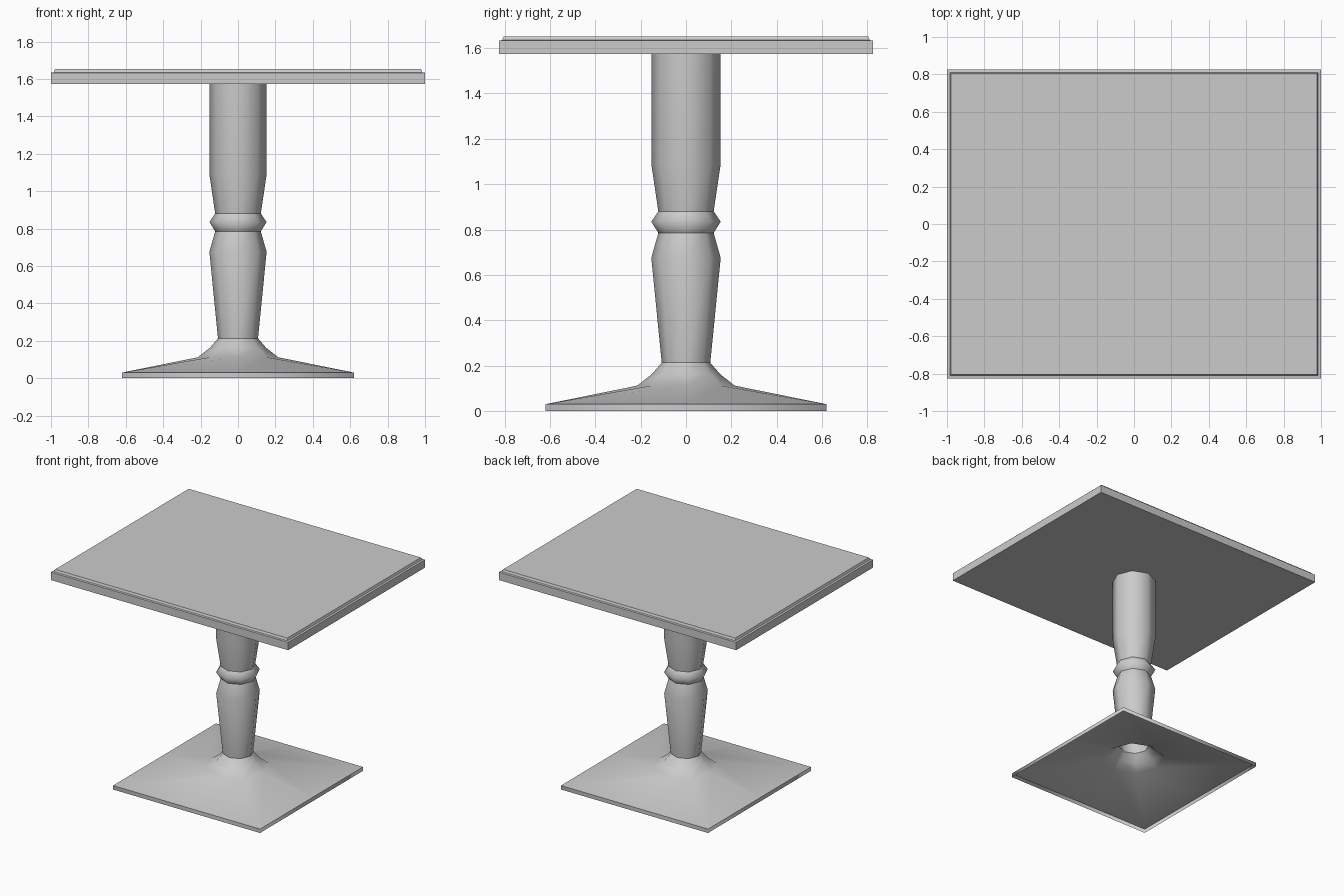
import bpy
import bmesh
from math import cos, sin, pi

cube = bpy.data.objects.get("Cube")
if cube:
    bpy.data.objects.remove(cube, do_unlink=True)

SIDES = 8

grey = bpy.data.materials.new("light_grey")
grey.use_nodes = True
grey.diffuse_color = (0.6, 0.6, 0.6, 1)
grey.node_tree.nodes["Principled BSDF"].inputs["Base Color"].default_value = (0.6, 0.6, 0.6, 1)


def round_ring(r, z):
    return [(r * cos(2 * pi * i / SIDES), r * sin(2 * pi * i / SIDES), z) for i in range(SIDES)]


def square_ring(half, z):
    """Square outline with a point at each corner and each side's middle."""
    pts = []
    for x, y, z in round_ring(1, z):
        s = half / max(abs(x), abs(y))
        pts.append((x * s, y * s, z))
    return pts


def rect_ring(hx, hy, z):
    return [(-hx, -hy, z), (hx, -hy, z), (hx, hy, z), (-hx, hy, z)]


def loft(name, rings, sharp=(), caps=False, smooth=True):
    """Skin rings from bottom to top; rings listed in sharp get hard edges."""
    bm = bmesh.new()
    loops = [[bm.verts.new(p) for p in ring] for ring in rings]
    for a, b in zip(loops, loops[1:]):
        n = len(a)
        for i in range(n):
            j = (i + 1) % n
            bm.faces.new((a[i], a[j], b[j], b[i]))
    if caps:
        bm.faces.new(loops[0][::-1])
        bm.faces.new(loops[-1])
    for f in bm.faces:
        f.smooth = smooth
    for k in sharp:
        ring = set(loops[k])
        for e in bm.edges:
            if e.verts[0] in ring and e.verts[1] in ring:
                e.smooth = False
    mesh = bpy.data.meshes.new(name)
    bm.to_mesh(mesh)
    bm.free()
    mesh.materials.append(grey)
    obj = bpy.data.objects.new(name, mesh)
    bpy.context.collection.objects.link(obj)
    return obj


# Hollow square foot flaring up into a round neck
loft("foot", [
    square_ring(0.62, 0.0),
    square_ring(0.62, 0.03),
    round_ring(0.215, 0.112),
    round_ring(0.15, 0.163),
    round_ring(0.107, 0.213),
], sharp=[1])

# Turned column with a raised collar
column = [(0.107, 0.213), (0.153, 0.675), (0.122, 0.785), (0.153, 0.835),
          (0.122, 0.88), (0.153, 1.09), (0.153, 1.573)]
loft("column", [round_ring(r, z) for r, z in column], sharp=[2, 4])

# Table top slab with a slightly inset raised panel
loft("table_top", [
    rect_ring(1.0, 0.825, 1.573),
    rect_ring(1.0, 0.825, 1.633),
    rect_ring(0.985, 0.81, 1.635),
    rect_ring(0.979, 0.804, 1.652),
], caps=True, smooth=False)
